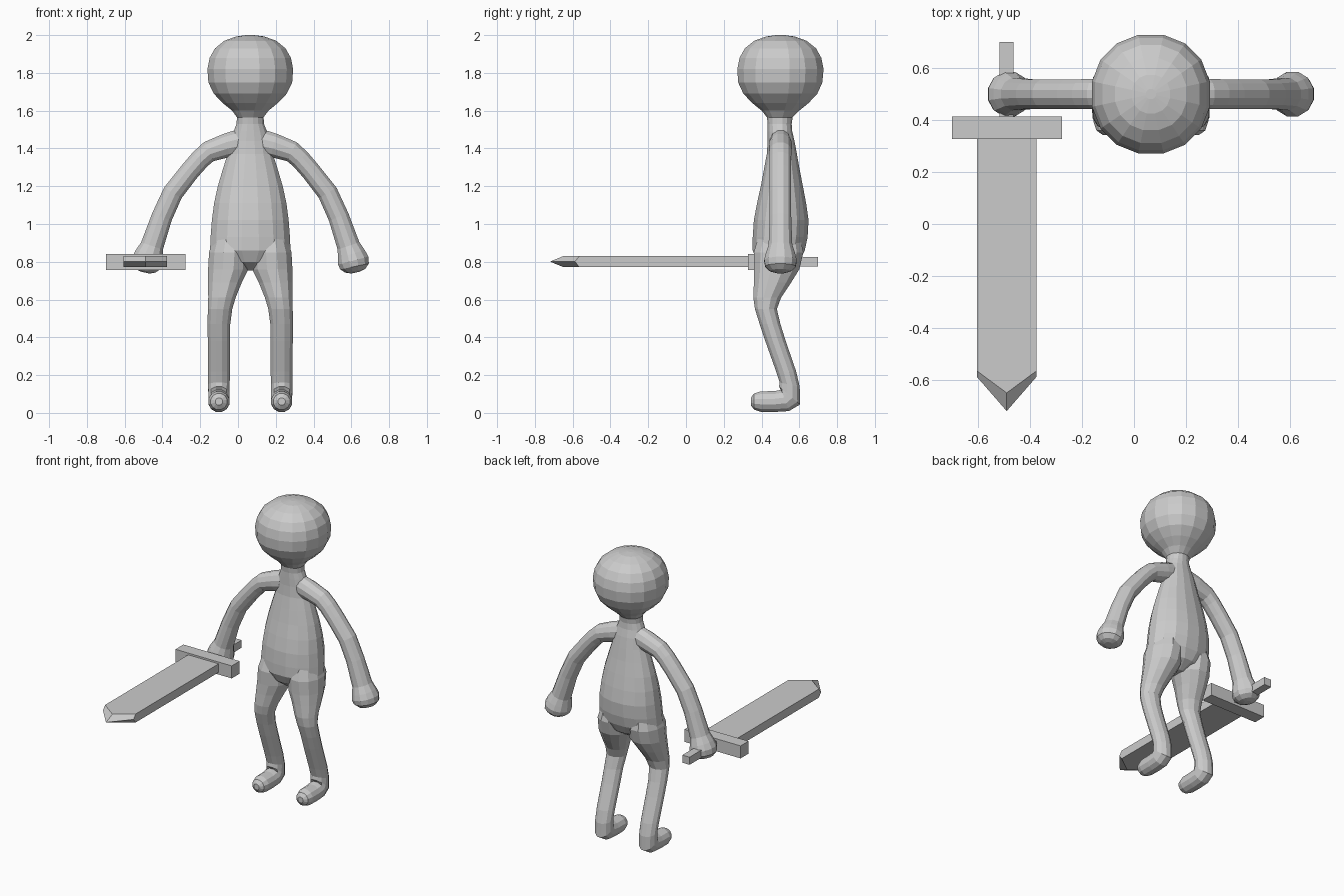
import bpy, bmesh, math
from mathutils import Vector

if "Cube" in bpy.data.objects:
    bpy.data.objects.remove(bpy.data.objects["Cube"])

CX, CY = 0.065, 0.5          # figure axis
SX = -0.49                   # sword axis

grey = bpy.data.materials.new("plain_grey")
grey.diffuse_color = (0.6, 0.6, 0.6, 1)
grey.use_nodes = True
grey.node_tree.nodes["Principled BSDF"].inputs["Base Color"].default_value = grey.diffuse_color


def finish(name, bm):
    bmesh.ops.recalc_face_normals(bm, faces=bm.faces)
    me = bpy.data.meshes.new(name)
    bm.to_mesh(me)
    bm.free()
    me.materials.append(grey)
    ob = bpy.data.objects.new(name, me)
    bpy.context.collection.objects.link(ob)
    return ob


def loft(name, rings, n, power=2.0):
    """rings: (centre, axis_u, axis_v); skins super-ellipse sections and caps the ends"""
    bm = bmesh.new()
    rows = []
    e = 2.0 / power
    for c, u, v in rings:
        row = []
        for i in range(n):
            a = 2 * math.pi * (i + 0.5) / n
            p, q = math.cos(a), math.sin(a)
            p = math.copysign(abs(p) ** e, p)
            q = math.copysign(abs(q) ** e, q)
            row.append(bm.verts.new(Vector(c) + Vector(u) * p + Vector(v) * q))
        rows.append(row)
    for r, s in zip(rows, rows[1:]):
        for i in range(n):
            j = (i + 1) % n
            bm.faces.new((r[i], r[j], s[j], s[i]))
    bm.faces.new(rows[0])
    bm.faces.new(rows[-1])
    return finish(name, bm)


# torso, neck and head: z, half width, front y, back y
torso = [(0.755, .04, .44, .53), (0.80, .14, .38, .60), (0.86, .217, .352, .63),
         (0.93, .214, .352, .645), (1.02, .207, .358, .65), (1.11, .195, .375, .637),
         (1.20, .175, .395, .62), (1.29, .148, .412, .602), (1.37, .122, .427, .588),
         (1.44, .108, .432, .575), (1.49, .09, .432, .563), (1.53, .074, .432, .56),
         (1.565, .072, .428, .565), (1.60, .098, .40, .60), (1.64, .148, .35, .65),
         (1.69, .197, .302, .697), (1.75, .226, .274, .724), (1.82, .231, .27, .73),
         (1.88, .219, .282, .718), (1.93, .19, .31, .69), (1.97, .14, .36, .64),
         (1.993, .075, .425, .575), (2.0, .02, .48, .52)]
body = loft("body", [((CX, (f + b) / 2, z), (w, 0, 0), (0, (b - f) / 2 * 1.01, 0))
                     for z, w, f, b in torso], 16, 2.1)

# leg and foot: x offset, y, z, half width, half depth, tilt in degrees
leg = [(.105, .495, .95, .085, .11, 0), (.112, .49, .85, .11, .136, 0),
       (.117, .48, .76, .11, .124, 0), (.134, .458, .69, .092, .102, 0),
       (.15, .43, .61, .075, .076, 0), (.16, .423, .55, .067, .06, 0),
       (.166, .445, .47, .062, .057, 0), (.166, .474, .38, .061, .056, 0),
       (.166, .53, .22, .06, .055, 0), (.166, .549, .15, .059, .056, 12),
       (.166, .548, .092, .058, .076, 40), (.166, .525, .066, .058, .062, 70),
       (.166, .47, .06, .058, .057, 90), (.166, .395, .06, .057, .056, 90),
       (.166, .36, .06, .045, .044, 90), (.166, .343, .06, .02, .02, 90)]

# arm and hand: x offset, z, radius in the arm plane, half depth
arm = [(.02, 1.44, .075, .055), (.124, 1.416, .066, .062), (.22, 1.383, .058, .06),
       (.265, 1.343, .055, .059), (.32, 1.28, .054, .059), (.41, 1.165, .056, .059),
       (.468, 1.037, .057, .059), (.52, .884, .063, .065), (.535, .84, .077, .08),
       (.545, .806, .086, .089), (.552, .775, .08, .083), (.556, .752, .055, .058),
       (.558, .743, .025, .025)]


def make_leg(side, s):
    rings = []
    for dx, y, z, rx, ry, t in leg:
        t = math.radians(t)
        rings.append(((CX + s * dx, y, z), (rx, 0, 0),
                      (0, ry * math.cos(t), -ry * math.sin(t))))
    return loft(side + "_leg", rings, 12)


def make_arm(side, s):
    rings = []
    for i, (dx, z, r, d) in enumerate(arm):
        a, b = arm[max(i - 1, 0)], arm[min(i + 1, len(arm) - 1)]
        t = Vector((s * (b[0] - a[0]), 0, b[1] - a[1])).normalized()
        rings.append(((CX + s * dx, CY, z), (-t.z * r, 0, t.x * r), (0, d, 0)))
    return loft(side + "_arm", rings, 12)


# merge the limbs into one continuous skin
for side, s in (("left", 1), ("right", -1)):
    for limb in (make_leg(side, s), make_arm(side, s)):
        mod = body.modifiers.new("merge", 'BOOLEAN')
        mod.operation = 'UNION'
        mod.solver = 'EXACT'
        mod.object = limb
        bpy.context.view_layer.objects.active = body
        bpy.ops.object.modifier_apply(modifier=mod.name)
        bpy.data.objects.remove(limb, do_unlink=True)


def box(name, x0, x1, y0, y1, z0, z1):
    bm = bmesh.new()
    bmesh.ops.create_cube(bm, size=1)
    for v in bm.verts:
        v.co = ((x0 + x1) / 2 + v.co.x * (x1 - x0), (y0 + y1) / 2 + v.co.y * (y1 - y0),
                (z0 + z1) / 2 + v.co.z * (z1 - z0))
    return finish(name, bm)


# sword hilt
box("sword_guard", -.70, -.277, .328, .413, .757, .842)
box("sword_grip", SX - .027, SX + .027, .41, .70, .774, .826)

# sword blade: three stacked outlines, the middle one reaching further to form the point
bm = bmesh.new()
layers = []
for z, shoulder, tip in ((.772, -.565, -.65), (.801, -.588, -.72), (.83, -.565, -.65)):
    outline = [(-.115, .335), (-.115, shoulder), (0, tip), (.115, shoulder), (.115, .335)]
    layers.append([bm.verts.new((SX + x, y, z)) for x, y in outline])
for lo, hi in zip(layers, layers[1:]):
    for i in range(5):
        j = (i + 1) % 5
        bm.faces.new((lo[i], lo[j], hi[j], hi[i]))
bm.faces.new(layers[0])
bm.faces.new(layers[2])
finish("sword_blade", bm)
